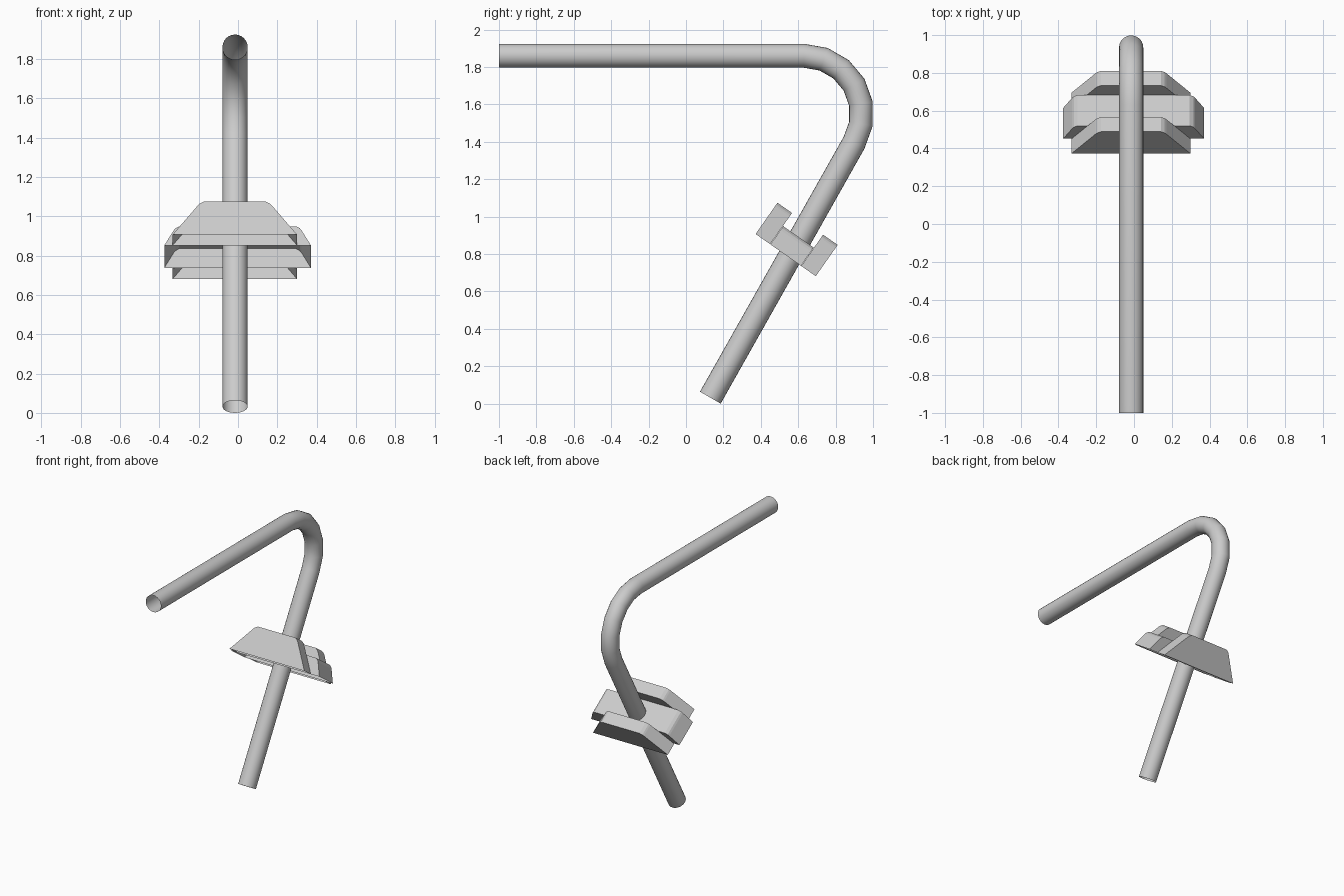
import bpy, bmesh, math
from mathutils import Vector

cube = bpy.data.objects.get("Cube")
if cube:
    bpy.data.objects.remove(cube, do_unlink=True)

grey = bpy.data.materials.new("light grey")
grey.use_nodes = True
colour = (0.6, 0.6, 0.6, 1)
grey.diffuse_color = colour
grey.node_tree.nodes["Principled BSDF"].inputs["Base Color"].default_value = colour


def finish(bm, name):
    bmesh.ops.recalc_face_normals(bm, faces=bm.faces)
    mesh = bpy.data.meshes.new(name)
    bm.to_mesh(mesh)
    bm.free()
    mesh.materials.append(grey)
    obj = bpy.data.objects.new(name, mesh)
    bpy.context.collection.objects.link(obj)
    return obj


# Bent hollow tube: open rings swept along two straights and an arc
CX, RADIUS, SIDES = -0.015, 0.064, 24
BEND_Y, BEND_Z, BEND_R, BEND_STEPS = 0.63, 1.55, 0.31, 6
stations = [(-1.0, BEND_Z + BEND_R, math.pi / 2)]
for i in range(BEND_STEPS + 1):
    a = math.radians(90 - 120 * i / BEND_STEPS)
    stations.append((BEND_Y + BEND_R * math.cos(a), BEND_Z + BEND_R * math.sin(a), a))
stations.append((0.13, 0.032, math.radians(-30)))

bm = bmesh.new()
rings = []
for y, z, a in stations:
    ring = []
    for k in range(SIDES):
        t = 2 * math.pi * k / SIDES
        out = RADIUS * math.sin(t)
        ring.append(bm.verts.new((CX + RADIUS * math.cos(t),
                                  y + out * math.cos(a), z + out * math.sin(a))))
    rings.append(ring)
for r, s in zip(rings, rings[1:]):
    for k in range(SIDES):
        n = (k + 1) % SIDES
        bm.faces.new((r[k], r[n], s[n], s[k]))
tube = finish(bm, "bent_tube")
bpy.context.view_layer.objects.active = tube
tube.select_set(True)
bpy.ops.object.shade_smooth_by_angle(angle=math.radians(35))
tube.select_set(False)

# Tilted frame shared by the collar blocks
tilt = math.radians(35)
ORIGIN = Vector((0, 0.372, 0.907))
ACROSS = Vector((0, math.cos(tilt), -math.sin(tilt)))
UP = Vector((0, math.sin(tilt), math.cos(tilt)))


def shell(name, centre, half_profile, start, end):
    """Tapered block with an open underside."""
    profile = [(centre - w, h) for w, h in half_profile]
    profile += [(centre + w, h) for w, h in reversed(half_profile)]
    bm = bmesh.new()
    front, back = [[bm.verts.new(ORIGIN + ACROSS * u + UP * h + Vector((x, 0, 0)))
                    for x, h in profile] for u in (start, end)]
    bm.faces.new(front)
    bm.faces.new(back[::-1])
    for i in range(len(profile) - 1):
        bm.faces.new((front[i + 1], front[i], back[i], back[i + 1]))
    return finish(bm, name)


# Two tall flanges with a wider, lower block between them
flange = [(0.316, 0), (0.187, 0.182), (0.178, 0.192), (0.158, 0.204)]
middle = [(0.373, 0), (0.325, 0.094), (0.316, 0.107), (0.297, 0.119)]
shell("front_flange", -0.016, flange, 0, 0.095)
shell("middle_block", -0.002, middle, 0.097, 0.296)
shell("back_flange", -0.016, flange, 0.298, 0.393)
